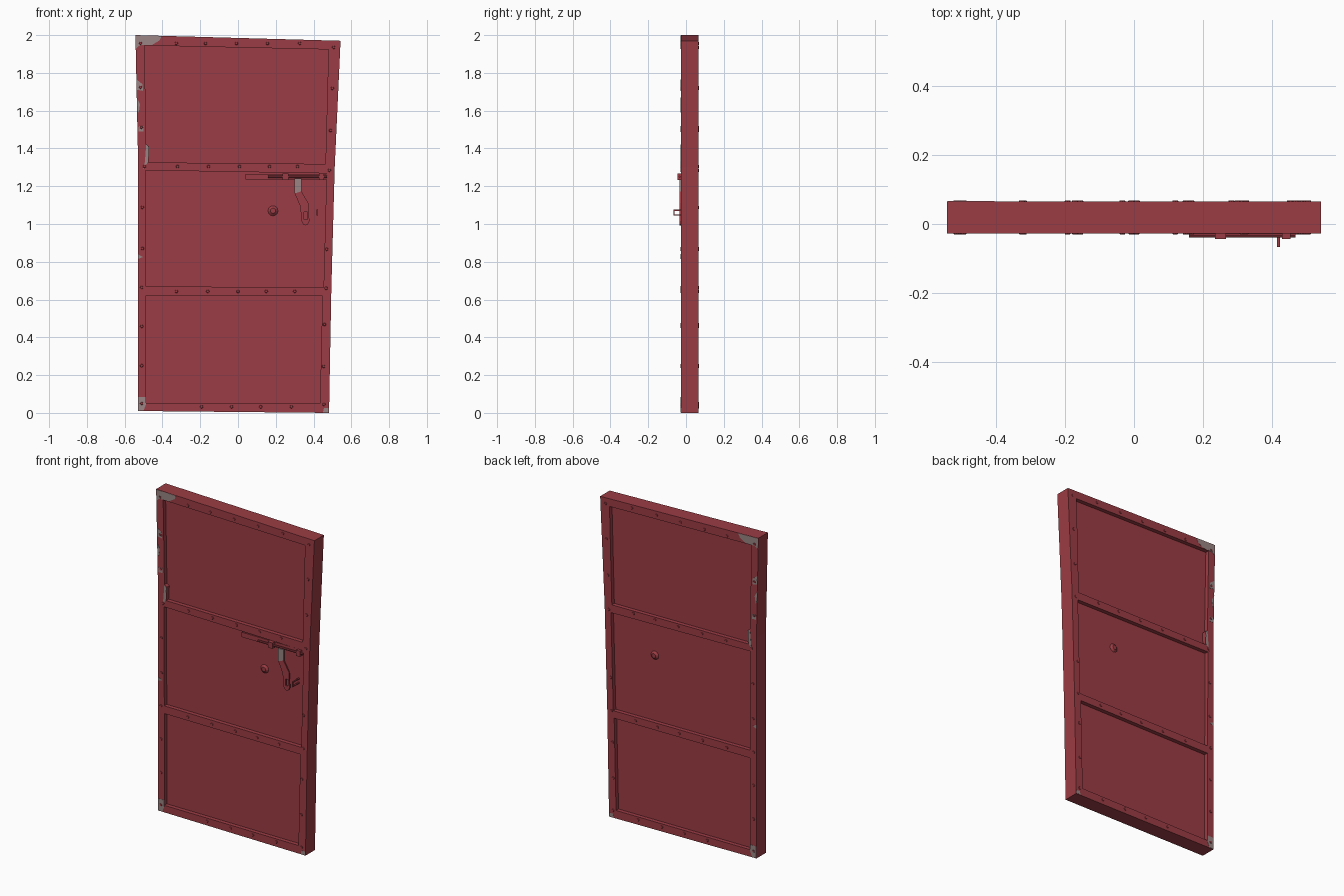
import bpy, math
from mathutils import Matrix

if "Cube" in bpy.data.objects:
    bpy.data.objects.remove(bpy.data.objects["Cube"])

# Colours
def material(name, rgb):
    m = bpy.data.materials.new(name)
    m.diffuse_color = (*rgb, 1)
    m.use_nodes = True
    m.node_tree.nodes["Principled BSDF"].inputs["Base Color"].default_value = m.diffuse_color
    return m

RED = material("red_paint", (0.33, 0.046, 0.058))
GREY = material("bare_metal", (0.32, 0.235, 0.23))
FRONT, BACK, DEPTH = -0.027, 0.066, 0.025      # door faces and panel recess
PANEL = FRONT + DEPTH                          # front surface of the panels


def link(name, mesh, mat):
    mesh.materials.clear()
    mesh.materials.append(mat)
    ob = bpy.data.objects.new(name, mesh)
    bpy.context.collection.objects.link(ob)
    return ob


def plate(name, loops, y0, y1, mat):
    """Flat plate in the x-z plane (points in hundredths); later loops are holes."""
    cu = bpy.data.curves.new(name, 'CURVE')
    cu.dimensions, cu.fill_mode = '2D', 'BOTH'
    cu.extrude = (y1 - y0) / 2
    for pts in loops:
        sp = cu.splines.new('POLY')
        sp.points.add(len(pts) - 1)
        sp.use_cyclic_u = True
        for p, (x, z) in zip(sp.points, pts):
            p.co = (x / 100, z / 100, 0, 1)
    tmp = bpy.data.objects.new("tmp", cu)
    bpy.context.collection.objects.link(tmp)
    bpy.context.view_layer.update()
    dg = bpy.context.evaluated_depsgraph_get()
    mesh = bpy.data.meshes.new_from_object(tmp.evaluated_get(dg))
    bpy.data.objects.remove(tmp)
    mesh.transform(Matrix.Translation((0, (y0 + y1) / 2, 0)) @ Matrix.Rotation(math.pi / 2, 4, 'X'))
    for p in mesh.polygons:
        p.use_smooth = False
    return link(name, mesh, mat)


def rect(x0, x1, z0, z1):
    return [(x0, z0), (x1, z0), (x1, z1), (x0, z1)]


def cone(name, loc, r1, r2, length, axis, mat, sides=8):
    rot = {'front': (math.pi / 2, 0, 0), 'back': (-math.pi / 2, 0, 0), 'x': (0, math.pi / 2, 0)}[axis]
    bpy.ops.mesh.primitive_cone_add(vertices=sides, radius1=r1, radius2=r2, depth=length,
                                    location=loc, rotation=rot)
    ob = bpy.context.object
    ob.name = name
    ob.data.materials.append(mat)
    return ob


# Bent door frame with three openings, and the sunken panel sheet
outline = [(-54.3, 200), (54.3, 197), (51.2, 130), (49.4, 65), (48.2, 0), (-53, 1), (-53, 138)]
openings = [
    [(-49.5, 194.5), (47.9, 192.4), (46.3, 131.8), (-47.4, 132.6), (-47, 141), (-48.6, 142.2)],
    [(-49, 128.4), (46.9, 126.8), (45.3, 66.4), (-48.7, 67)],
    [(-48.7, 62.2), (44.7, 61.9), (43.4, 5), (-48.7, 5.3)],
]
plate("door_frame", [outline] + openings, FRONT, BACK, RED)
sheet = [(-51, 196), (49.5, 194), (45, 3.5), (-50, 3.5)]
plate("door_panel", [sheet], PANEL, BACK - DEPTH, RED)

# Rivets on both faces
rivets = [(-51.6, 195.6), (50.6, 193.5),
          (50, 171.8), (49, 149.5), (48.4, 128.4), (46.9, 86.6), (46.6, 66), (45.8, 46.8),
          (45.3, 24.6), (45.5, 4.5),
          (-51.6, 172.3), (-51.1, 151.1), (-49.5, 130.5), (-50.6, 108.8), (-50.6, 87),
          (-51, 66.4), (-51, 45.8), (-51, 25), (-51, 5)]
for xs, z in (((-32.6, -17.2, -0.8, 15.6, 32.6), 195.6), ((-32, -15.6, 0.8, 16.7, 31.5), 130.4),
              ((-32.6, -16, 0, 15, 30), 64.3), ((-19.3, -3.4, 12, 28.3), 3.2)):
    rivets += [(x, z) for x in xs]
for x, z in rivets:
    cone("rivet_front", (x / 100, FRONT - 0.0005, z / 100), 0.01, 0.007, 0.005, 'front', RED)
    cone("rivet_back", (x / 100, BACK + 0.0005, z / 100), 0.01, 0.007, 0.005, 'back', RED)

# Chipped paint patches on both faces
patches = [
    [(-54.2, 199.8), (-40.5, 199.5), (-41.5, 197.2), (-45.5, 194.8), (-49.6, 194.7), (-52, 194.6), (-53.9, 193)],
    [(-53.7, 176.5), (-50.5, 174), (-50.3, 170.5), (-53.4, 171)],
    [(-53.6, 167), (-51.8, 163.5), (-52.5, 159), (-53.2, 160)],
    [(-52.5, 152), (-50, 152), (-50, 149), (-52.7, 149)],
    [(-48.6, 142), (-47.2, 140.8), (-47.6, 133), (-50, 129), (-49.3, 133)],
    [(-53, 84), (-50.3, 82.5), (-53, 81.5)],
    [(-52.9, 8.5), (-48.7, 8.5), (-48.7, 4.5), (-50, 1.2), (-52.9, 1.1)],
    [(45.5, 2.5), (47.8, 2.5), (48, 0.3), (45, 0.3)],
]
for pts in patches:
    plate("chip_front", [pts], FRONT - 0.001, FRONT + 0.001, GREY)
    plate("chip_back", [pts], BACK - 0.001, BACK + 0.001, GREY)

# Round spyhole boss on both faces of the middle panel
cone("spyhole_front", (0.185, PANEL - 0.005, 1.07), 0.028, 0.014, 0.012, 'front', RED, 12)
cone("spyhole_back", (0.185, BACK - DEPTH + 0.005, 1.07), 0.028, 0.014, 0.012, 'back', RED, 12)

# Sliding bolt: backing plate, rod and two brackets
plate("bolt_plate", [rect(4, 47, 123.6, 126.6)], PANEL - 0.02, PANEL + 0.001, RED)
cone("bolt_rod", (0.315, -0.033, 1.25), 0.006, 0.006, 0.31, 'x', RED)
for x0, x1 in ((23.5, 26.8), (43, 45.5)):
    plate("bolt_bracket", [rect(x0, x1, 123.2, 126.8)], -0.044, PANEL, RED)

# Cranked hasp arm, bare at the top, slotted at the bottom
plate("hasp_top", [[(30, 124), (33.6, 124), (33.6, 117.3), (30, 116.2)]], -0.034, -0.026, GREY)
plate("hasp_arm", [[(33.6, 117.3), (37.3, 111), (37.8, 101.5), (37, 99.8), (35.8, 99.3), (34.5, 99.8),
                    (33.6, 101.5), (33, 109.3), (30, 116.2)], rect(35, 36.7, 102.3, 106.3)],
      -0.034, -0.026, RED)

# Staple loop beside the hasp
for z in (104.4, 107):
    plate("staple_prong", [rect(41.6, 42.4, z, z + 0.7)], -0.067, PANEL, RED)
plate("staple_end", [rect(41.6, 42.4, 104.4, 107.7)], -0.067, -0.06, RED)
